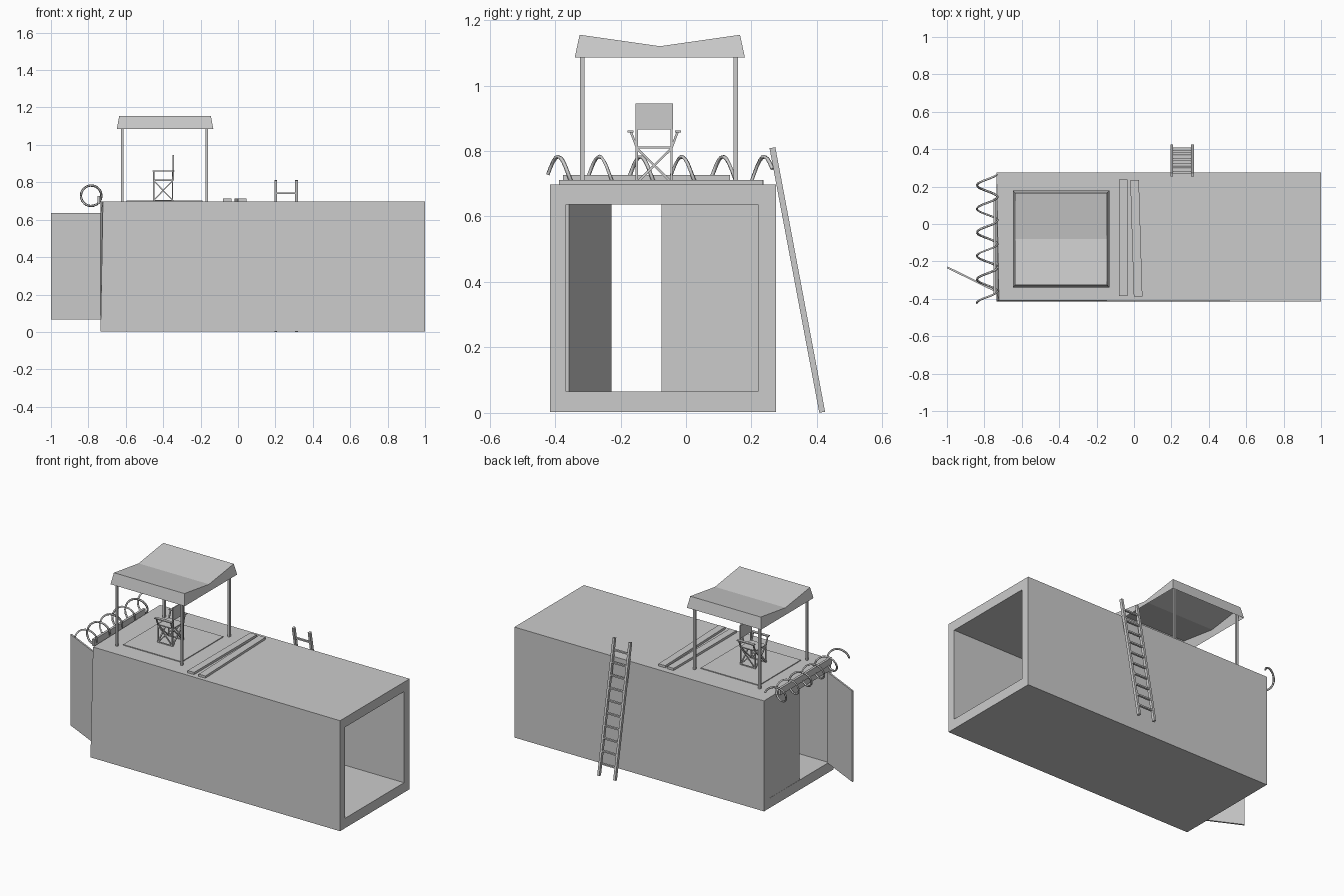
import bpy, bmesh, math
from mathutils import Vector

if "Cube" in bpy.data.objects:
    bpy.data.objects.remove(bpy.data.objects["Cube"])


def mesh_object(name, verts, faces):
    me = bpy.data.meshes.new(name)
    me.from_pydata(verts, [], faces)
    bm = bmesh.new()
    bm.from_mesh(me)
    bmesh.ops.recalc_face_normals(bm, faces=bm.faces)
    bm.to_mesh(me)
    bm.free()
    ob = bpy.data.objects.new(name, me)
    bpy.context.collection.objects.link(ob)
    return ob


def box(name, x0, x1, y0, y1, z0, z1):
    v = [(x, y, z) for x in (x0, x1) for y in (y0, y1) for z in (z0, z1)]
    f = [(0, 1, 3, 2), (4, 6, 7, 5), (0, 4, 5, 1), (2, 3, 7, 6), (0, 2, 6, 4), (1, 5, 7, 3)]
    return mesh_object(name, v, f)


def bar(name, a, b, w, d=None):
    # Rectangular bar between two points: w across x (or y), d across the rest
    a, b = Vector(a), Vector(b)
    ob = box(name, -w / 2, w / 2, -(d or w) / 2, (d or w) / 2, 0, (b - a).length)
    t = (b - a).normalized()
    side = Vector((1, 0, 0)) if abs(t.x) < 0.5 else Vector((0, 1, 0))
    u = (side - t * side.dot(t)).normalized()
    n = t.cross(u)
    for v in ob.data.vertices:
        v.co = a + u * v.co.x + n * v.co.y + t * v.co.z
    return ob


# Container shell: hollow rectangular tube with open ends
outer = [(-0.415, 0.003), (0.275, 0.003), (0.275, 0.697), (-0.415, 0.697)]
inner = [(-0.367, 0.065), (0.22, 0.065), (0.22, 0.637), (-0.367, 0.637)]
verts = [(x, y, z) for x in (-0.735, 1.0) for ring in (outer, inner) for y, z in ring]
verts[3] = (-0.722, -0.408, 0.697)  # dented top corner
faces = []
for i in range(4):
    j = (i + 1) % 4
    faces += [(i, j, j + 8, i + 8), (i + 4, i + 12, j + 12, j + 4),
              (i, i + 4, j + 4, j), (i + 8, j + 8, j + 12, i + 12)]
mesh_object("container_shell", verts, faces)

# Doors: one shut, one swung outward
box("closed_door", -0.735, -0.725, -0.075, 0.22, 0.066, 0.637)
open_door = box("open_door", -0.295, 0, -0.005, 0.005, 0.066, 0.637)
open_door.location = (-0.733, -0.362, 0)
open_door.rotation_euler.z = -math.atan2(0.13, 0.265)

# Rug and loose planks on the roof
box("rug", -0.595, -0.19, -0.29, 0.125, 0.697, 0.702)
bar("plank", (-0.058, -0.385, 0.705), (-0.058, 0.237, 0.705), 0.045, 0.014)
bar("plank", (0.022, -0.388, 0.705), (0.003, 0.235, 0.705), 0.046, 0.014)

# Canopy: sagging cloth with flared valance
X0, X1, Y0, Y1, YM = -0.635, -0.145, -0.325, 0.165, -0.08
top = [(X0, Y0, 1.155), (X1, Y0, 1.155), (X1, YM, 1.12), (X1, Y1, 1.155), (X0, Y1, 1.155), (X0, YM, 1.12)]
low = [(x + math.copysign(0.013, x + 0.39),
        y + (0 if y == YM else math.copysign(0.015, y - YM)), 1.085) for x, y, z in top]
mesh_object("canopy", top + low, [(0, 1, 2, 5), (5, 2, 3, 4)] +
            [(i, (i + 1) % 6, (i + 1) % 6 + 6, i + 6) for i in range(6)])
for x in (-0.619, -0.167):
    for y in (-0.317, 0.152):
        box("canopy_post", x - 0.006, x + 0.006, y - 0.007, y + 0.007, 0.697, 1.125)

# Folding chair, facing the door end
CX0, CX1, CY0, CY1 = -0.45, -0.35, -0.15, -0.044
box("chair_seat", CX0 - 0.003, CX1 + 0.003, CY0, CY1, 0.808, 0.814)
box("chair_back", -0.35, -0.344, CY0 - 0.004, CY1 + 0.004, 0.865, 0.945)
for y, s in ((CY0, -1), (CY1, 1)):
    bar("chair_back_post", (CX1 + 0.003, y, 0.81), (CX1 + 0.003, y, 0.945), 0.007)
    bar("chair_arm", (-0.458, y + s * 0.019, 0.86), (-0.34, y + s * 0.019, 0.86), 0.018, 0.006)
    bar("chair_foot_rail", (CX0 - 0.004, y, 0.702), (CX1 + 0.004, y, 0.702), 0.008)
    bar("chair_side_brace", (CX0, y, 0.704), (CX1, y, 0.808), 0.006)
    bar("chair_side_brace", (CX1, y, 0.704), (CX0, y, 0.808), 0.006)
    for x in (CX0, CX1):
        bar("chair_leg", (x, y, 0.70), (x, y, 0.81), 0.007)
        bar("chair_arm_support", (x, y, 0.81), (x, y + s * 0.019, 0.86), 0.007)
for x in (CX0, CX1):
    bar("chair_cross_leg", (x, CY0, 0.704), (x, CY1, 0.808), 0.007)
    bar("chair_cross_leg", (x, CY1, 0.704), (x, CY0, 0.808), 0.007)

# Ladder leaning on the back wall
foot, head = Vector((0, 0.416, 0.002)), Vector((0, 0.264, 0.81))
for x in (0.202, 0.313):
    dx = Vector((x, 0, 0))
    bar("ladder_rail", foot + dx, head + dx, 0.014, 0.018)
for i in range(10):
    p = foot.lerp(head, 0.09 + i * 0.0917)
    bar("ladder_rung", (0.205, p.y, p.z), (0.31, p.y, p.z), 0.013, 0.009)

# Coiled wire and its backing board along the roof edge
box("wire_board", -0.752, -0.737, -0.375, 0.135, 0.685, 0.727)
turns, steps = 5.45, 88
cu = bpy.data.curves.new("coiled_wire", 'CURVE')
cu.dimensions = '3D'
cu.bevel_depth = 0.006
cu.bevel_resolution = 0
cu.use_fill_caps = True
sp = cu.splines.new('POLY')
sp.points.add(steps)
for i, p in enumerate(sp.points):
    t = i / steps
    a = math.pi - 2 * math.pi * turns * t
    p.co = (-0.785 + 0.055 * math.cos(a), -0.422 + 0.686 * t, 0.728 + 0.055 * math.sin(a), 1)
bpy.context.collection.objects.link(bpy.data.objects.new("coiled_wire", cu))
